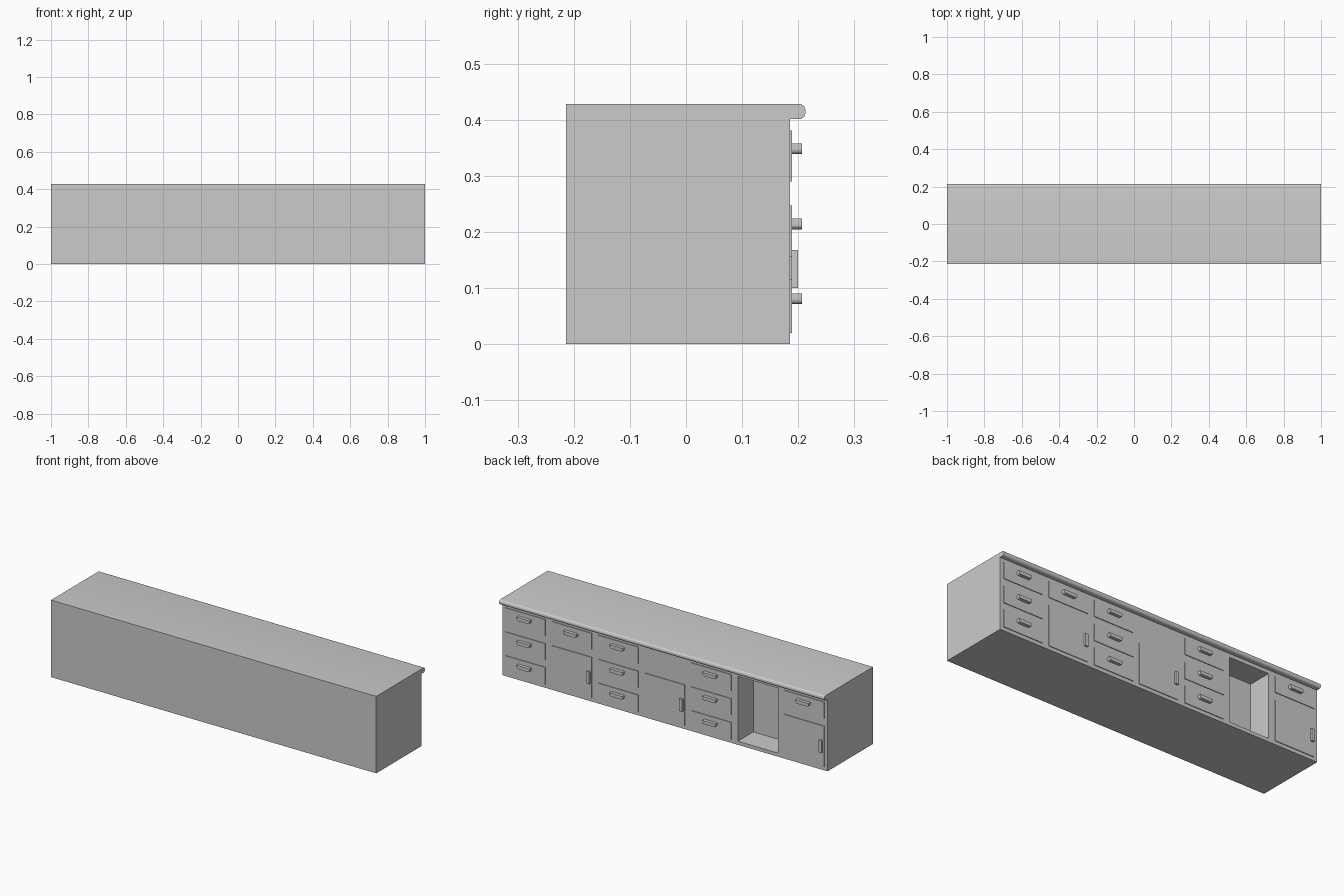
import bpy, bmesh, math

if "Cube" in bpy.data.objects:
    bpy.data.objects.remove(bpy.data.objects["Cube"])

COL = 2 / 7          # width of one cabinet bay
MARGIN = 0.02        # gap between bay edge and its front panel
FACE = 0.185         # plane of the cabinet front (+y side)


def box(name, x0, x1, y0, y1, z0, z1):
    bm = bmesh.new()
    bmesh.ops.create_cube(bm, size=1)
    for v in bm.verts:
        v.co.x = x1 if v.co.x > 0 else x0
        v.co.y = y1 if v.co.y > 0 else y0
        v.co.z = z1 if v.co.z > 0 else z0
    return finish(name, bm)


def finish(name, bm):
    bmesh.ops.recalc_face_normals(bm, faces=bm.faces)
    mesh = bpy.data.meshes.new(name)
    bm.to_mesh(mesh)
    bm.free()
    ob = bpy.data.objects.new(name, mesh)
    bpy.context.collection.objects.link(ob)
    return ob


def prism(name, points, offset):
    """Extrude a closed outline of 3D points along offset."""
    bm = bmesh.new()
    face = bm.faces.new([bm.verts.new(p) for p in points])
    ext = bmesh.ops.extrude_face_region(bm, geom=[face], use_keep_orig=True)
    verts = [g for g in ext["geom"] if isinstance(g, bmesh.types.BMVert)]
    bmesh.ops.translate(bm, verts=verts, vec=offset)
    return finish(name, bm)


def arc(cx, cz, r, a0, a1, n=5):
    return [(cx + r * math.cos(math.radians(a0 + (a1 - a0) * i / n)),
             cz + r * math.sin(math.radians(a0 + (a1 - a0) * i / n)))
            for i in range(n + 1)]


# Cabinet body with an open niche in the sixth bay
body = box("cabinet_body", -1, 1, -0.214, FACE, 0, 0.401)
niche_x = 1 - 5 * COL - MARGIN
cutter = box("niche_cutter", niche_x - 0.246, niche_x, 0.05, 0.3, 0.02, 0.381)
cutter.hide_render = True
mod = body.modifiers.new("niche", 'BOOLEAN')
mod.operation = 'DIFFERENCE'
mod.solver = 'EXACT'
mod.object = cutter
bpy.context.view_layer.objects.active = body
bpy.ops.object.modifier_apply(modifier="niche")
bpy.data.objects.remove(cutter)

# Countertop with a rounded nose
r = 0.012
nose = arc(0.213 - r, 0.401 + r, r, -90, 0) + arc(0.213 - r, 0.428 - r, r, 0, 90)
outline = [(-0.214, 0.401)] + nose + [(-0.214, 0.428)]
top = prism("countertop", [(-1, y, z) for y, z in outline], (2, 0, 0))
bpy.ops.object.select_all(action='DESELECT')
top.select_set(True)
bpy.context.view_layer.objects.active = top
bpy.ops.object.shade_smooth_by_angle(angle=math.radians(30))


def panel(name, bay, z0, z1):
    x1 = 1 - bay * COL - MARGIN
    box(name, x1 - 0.246, x1, FACE - 0.002, 0.189, z0, z1)


def drawer(bay, z0, z1, pull_z):
    panel("drawer_front", bay, z0, z1)
    # Bar pull with rounded lower corners
    cx, w, h, rad = 1 - (bay + 0.5) * COL, 0.04, 0.0095, 0.009
    pts = [(cx + w, pull_z + h), (cx - w, pull_z + h)]
    pts += arc(cx - w + rad, pull_z - h + rad, rad, 180, 270)
    pts += arc(cx + w - rad, pull_z - h + rad, rad, 270, 360)
    prism("drawer_pull", [(x, 0.187, z) for x, z in pts], (0, 0.02, 0))


def door(bay):
    panel("door_front", bay, 0.02, 0.247)
    x = 1 - bay * COL - 0.25
    box("door_handle", x - 0.009, x + 0.009, 0.187, 0.2, 0.1, 0.168)


# Bays with three drawers
for bay in (0, 2, 4):
    for z0, z1, pull in ((0.29, 0.381, 0.348), (0.155, 0.247, 0.214), (0.02, 0.115, 0.081)):
        drawer(bay, z0, z1, pull)

# Bays with a door, two of them under a drawer
for bay in (1, 3, 6):
    door(bay)
for bay in (1, 6):
    drawer(bay, 0.29, 0.381, 0.348)
